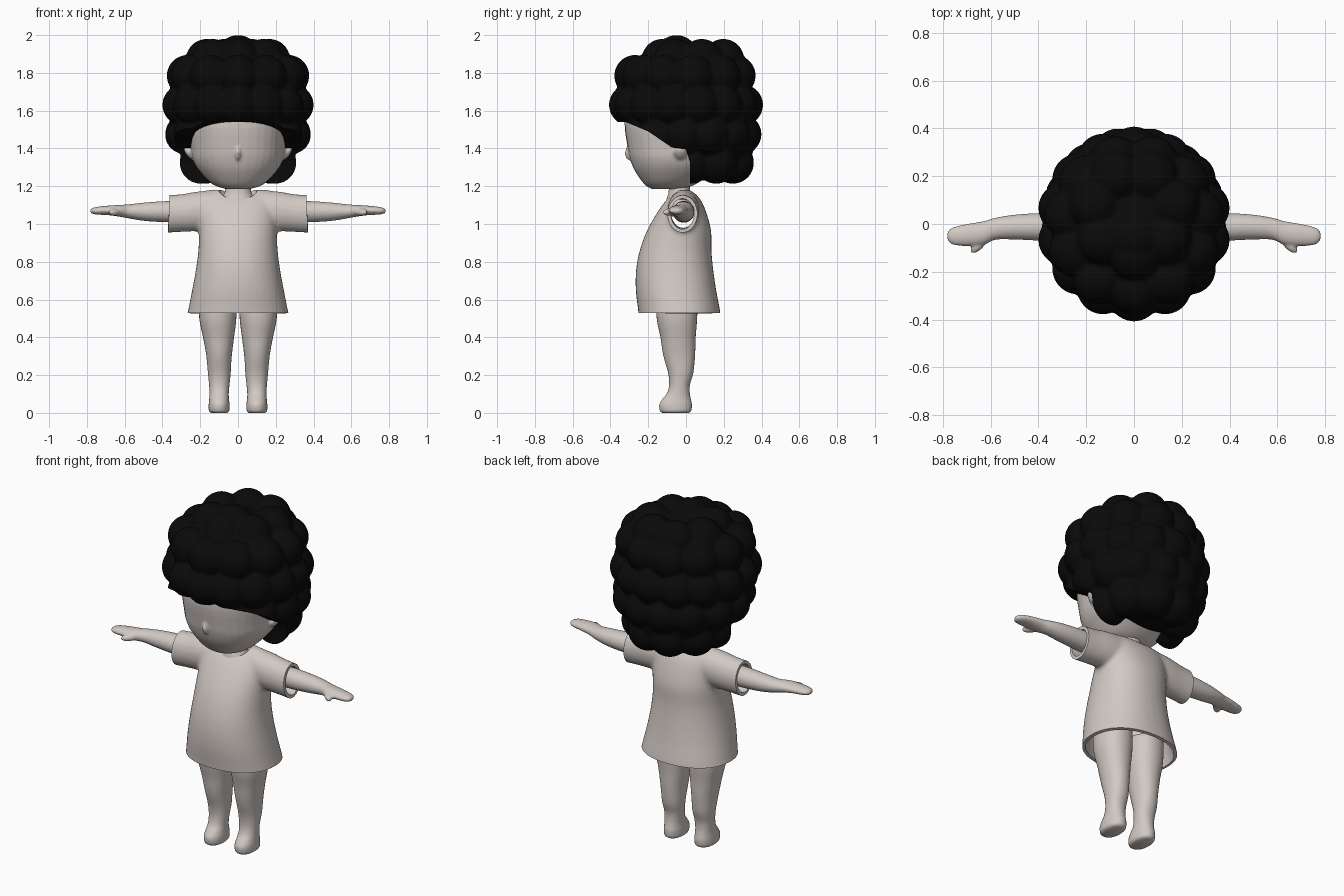
import bpy, bmesh, math
from mathutils import Vector, Matrix

if "Cube" in bpy.data.objects:
    bpy.data.objects.remove(bpy.data.objects["Cube"])


def material(name, rgb):
    m = bpy.data.materials.new(name)
    m.diffuse_color = (*rgb, 1)
    m.use_nodes = True
    m.node_tree.nodes["Principled BSDF"].inputs["Base Color"].default_value = m.diffuse_color
    return m


PALE = material("pale warm grey", (0.64, 0.585, 0.55))
BLACK = material("black", (0.003, 0.003, 0.003))


def ball(bm, c, r, rot=None):
    m = Matrix.Translation(c) @ (rot or Matrix()) @ Matrix.Diagonal((*r, 1))
    bmesh.ops.create_uvsphere(bm, u_segments=32, v_segments=20, radius=1, matrix=m)


def loft(bm, rings, axis="z", n=2.0, seg=36, sub=4):
    """Skin superellipse rings (x, y, z, a, b), smoothed along the length."""
    rs = [Vector(r) for r in rings]
    pts = []
    for i in range(len(rs) - 1):
        p0, p1, p2, p3 = rs[max(i - 1, 0)], rs[i], rs[i + 1], rs[min(i + 2, len(rs) - 1)]
        for k in range(sub):
            t = k / sub
            pts.append(0.5 * (2 * p1 + (p2 - p0) * t + (2 * p0 - 5 * p1 + 4 * p2 - p3) * t * t
                              + (3 * p1 - p0 - 3 * p2 + p3) * t ** 3))
    pts.append(rs[-1])
    loops = []
    for x, y, z, a, b in pts:
        loop = []
        for k in range(seg):
            c, s = math.cos(2 * math.pi * k / seg), math.sin(2 * math.pi * k / seg)
            u = a * math.copysign(abs(c) ** (2 / n), c)
            v = b * math.copysign(abs(s) ** (2 / n), s)
            loop.append(bm.verts.new((x + u, y + v, z) if axis == "z" else (x, y + u, z + v)))
        loops.append(loop)
    for l0, l1 in zip(loops, loops[1:]):
        for k in range(seg):
            j = (k + 1) % seg
            bm.faces.new((l0[k], l0[j], l1[j], l1[k]))
    bm.faces.new(loops[0][::-1])
    bm.faces.new(loops[-1])


def finish(name, bm, mat):
    bmesh.ops.recalc_face_normals(bm, faces=bm.faces)
    me = bpy.data.meshes.new(name)
    bm.to_mesh(me)
    bm.free()
    me.materials.append(mat)
    ob = bpy.data.objects.new(name, me)
    bpy.context.collection.objects.link(ob)
    me.shade_smooth()
    return ob


def bake(ob):
    """Apply all modifiers."""
    dg = bpy.context.evaluated_depsgraph_get()
    me = bpy.data.meshes.new_from_object(ob.evaluated_get(dg))
    mat = ob.data.materials[0]
    ob.modifiers.clear()
    ob.data = me
    me.materials.clear()
    me.materials.append(mat)
    me.shade_smooth()


def fuse(ob, voxel, smooth):
    """Union overlapping volumes into one soft skin."""
    r = ob.modifiers.new("fuse", "REMESH")
    r.mode, r.voxel_size, r.use_smooth_shade = "VOXEL", voxel, True
    s = ob.modifiers.new("soften", "SMOOTH")
    s.factor, s.iterations = 0.5, smooth
    bake(ob)


def cut(ob, cutter):
    b = ob.modifiers.new("cut", "BOOLEAN")
    b.operation, b.solver, b.object = "DIFFERENCE", "EXACT", cutter
    bake(ob)
    bpy.data.objects.remove(cutter)


def sharpen(ob, angle):
    for o in bpy.context.selected_objects:
        o.select_set(False)
    bpy.context.view_layer.objects.active = ob
    ob.select_set(True)
    bpy.ops.object.shade_smooth_by_angle(angle=math.radians(angle))


# Head with a small nose and tilted ears
bm = bmesh.new()
loft(bm, [(0, -.10, 1.185, .06, .08), (0, -.085, 1.21, .135, .135), (0, -.06, 1.28, .205, .21),
          (0, -.045, 1.34, .24, .25), (0, -.04, 1.40, .25, .268), (0, -.04, 1.54, .26, .285),
          (0, -.03, 1.66, .235, .26), (0, -.02, 1.75, .15, .17), (0, -.02, 1.78, .04, .04)], n=2.25)
ball(bm, (0, -.305, 1.375), (.013, .02, .035))
for s in (1, -1):
    ball(bm, (s * .26, -.03, 1.378), (.018, .034, .042), Matrix.Rotation(s * .6, 4, "Y"))
head = finish("head", bm, PALE)
fuse(head, .009, 2)

# Neck
bm = bmesh.new()
loft(bm, [(0, -.035, 1.04, .12, .075), (0, -.035, 1.12, .095, .07),
          (0, -.035, 1.17, .07, .057), (0, -.035, 1.25, .065, .055)])
finish("neck", bm, PALE)

# Arms with mitten hands and thumbs
for s, side in ((1, "left"), (-1, "right")):
    bm = bmesh.new()
    loft(bm, [(s * x, y, z, a, b) for x, y, z, a, b in (
        (.2, -.012, 1.065, .058, .058), (.38, -.012, 1.065, .058, .056), (.50, -.013, 1.065, .052, .048),
        (.58, -.02, 1.067, .046, .037), (.63, -.038, 1.07, .05, .031), (.69, -.045, 1.072, .047, .025),
        (.75, -.05, 1.07, .039, .02), (.775, -.05, 1.069, .025, .013), (.783, -.05, 1.069, .006, .004))], "x")
    ball(bm, (s * .652, -.09, 1.062), (.042, .02, .019), Matrix.Rotation(-s * .75, 4, "Z"))
    fuse(finish(side + "_arm", bm, PALE), .007, 3)

# Legs with feet
for s, side in ((1, "left"), (-1, "right")):
    bm = bmesh.new()
    loft(bm, [(s * x, y, z, a, b) for x, y, z, a, b in (
        (.1, -.055, 0, .043, .07), (.1, -.055, .012, .054, .083), (.1, -.055, .045, .055, .086),
        (.1, -.049, .075, .052, .074), (.1, -.04, .105, .051, .06), (.099, -.034, .15, .054, .055),
        (.099, -.028, .21, .06, .066), (.1, -.034, .28, .065, .08), (.101, -.038, .33, .071, .087),
        (.103, -.042, .40, .082, .093), (.107, -.048, .50, .098, .107), (.108, -.048, .62, .1, .11))], n=2.15)
    finish(side + "_leg", bm, PALE)

# Loose shirt: torso and sleeves fused, then opened at neck, cuffs and hem
bm = bmesh.new()
loft(bm, [(0, -.033, .47, .28, .215), (0, -.035, .53, .267, .217), (0, -.053, .65, .243, .213),
          (0, -.06, .76, .223, .204), (0, -.055, .86, .21, .19), (0, -.036, .97, .206, .168),
          (0, -.018, 1.09, .205, .115), (0, -.01, 1.15, .19, .07), (0, -.01, 1.182, .16, .03)], n=2.2)
for s in (1, -1):
    loft(bm, [(s * .05, -.012, 1.075, .085, .105), (s * .2, -.014, 1.068, .085, .106),
              (s * .3, -.017, 1.058, .08, .1), (s * .42, -.02, 1.05, .08, .1)], "x")
shirt = finish("shirt", bm, PALE)
fuse(shirt, .012, 7)
bm = bmesh.new()
ball(bm, (0, -.04, 1.195), (.105, .1, .08))
cut(shirt, finish("neck_cutter", bm, PALE))
bm = bmesh.new()
bm.from_mesh(shirt.data)
for co, no in (((0, 0, .53), (0, 0, -1)), ((.368, 0, 1), (1, 0, .04)), ((-.368, 0, 1), (-1, 0, .04))):
    bmesh.ops.bisect_plane(bm, geom=bm.verts[:] + bm.edges[:] + bm.faces[:],
                           plane_co=co, plane_no=no, clear_outer=True)
bm.to_mesh(shirt.data)
bm.free()
sol = shirt.modifiers.new("cloth", "SOLIDIFY")
sol.thickness, sol.offset = .018, -1
bake(shirt)
sharpen(shirt, 45)

# Curly hair: a core covered by rings of round tufts
bm = bmesh.new()
ball(bm, (0, 0, 1.64), (.335, .335, .31))
ball(bm, (0, .13, 1.42), (.28, .23, .19))
ball(bm, (0, -.05, 1.885), (.115, .115, .115))
for z, cy, rad, count, r in ((1.87, .045, .17, 7, .11), (1.785, 0, .27, 11, .11), (1.63, 0, .3, 14, .108),
                             (1.475, .02, .28, 13, .108), (1.325, .06, .2, 9, .112)):
    for k in range(count):
        a = -math.pi / 2 + 2 * math.pi * k / count
        ball(bm, (rad * math.cos(a), cy + rad * math.sin(a), z), (r, r, r))
hair = finish("curly_hair", bm, BLACK)
fuse(hair, .011, 2)

# Open the hair around the face and neck
bm = bmesh.new()
side = [(-.6, 1.54), (-.32, 1.54), (-.2, 1.49), (-.075, 1.405), (.0, 1.395), (.02, 1.33), (.02, 1.05), (-.6, 1.05)]
f = bm.faces.new([bm.verts.new((-.6, y, z)) for y, z in side])
ext = bmesh.ops.extrude_face_region(bm, geom=[f])
bmesh.ops.translate(bm, vec=(1.2, 0, 0), verts=[v for v in ext["geom"] if isinstance(v, bmesh.types.BMVert)])
cut(hair, finish("face_cutter", bm, BLACK))
sharpen(hair, 50)
